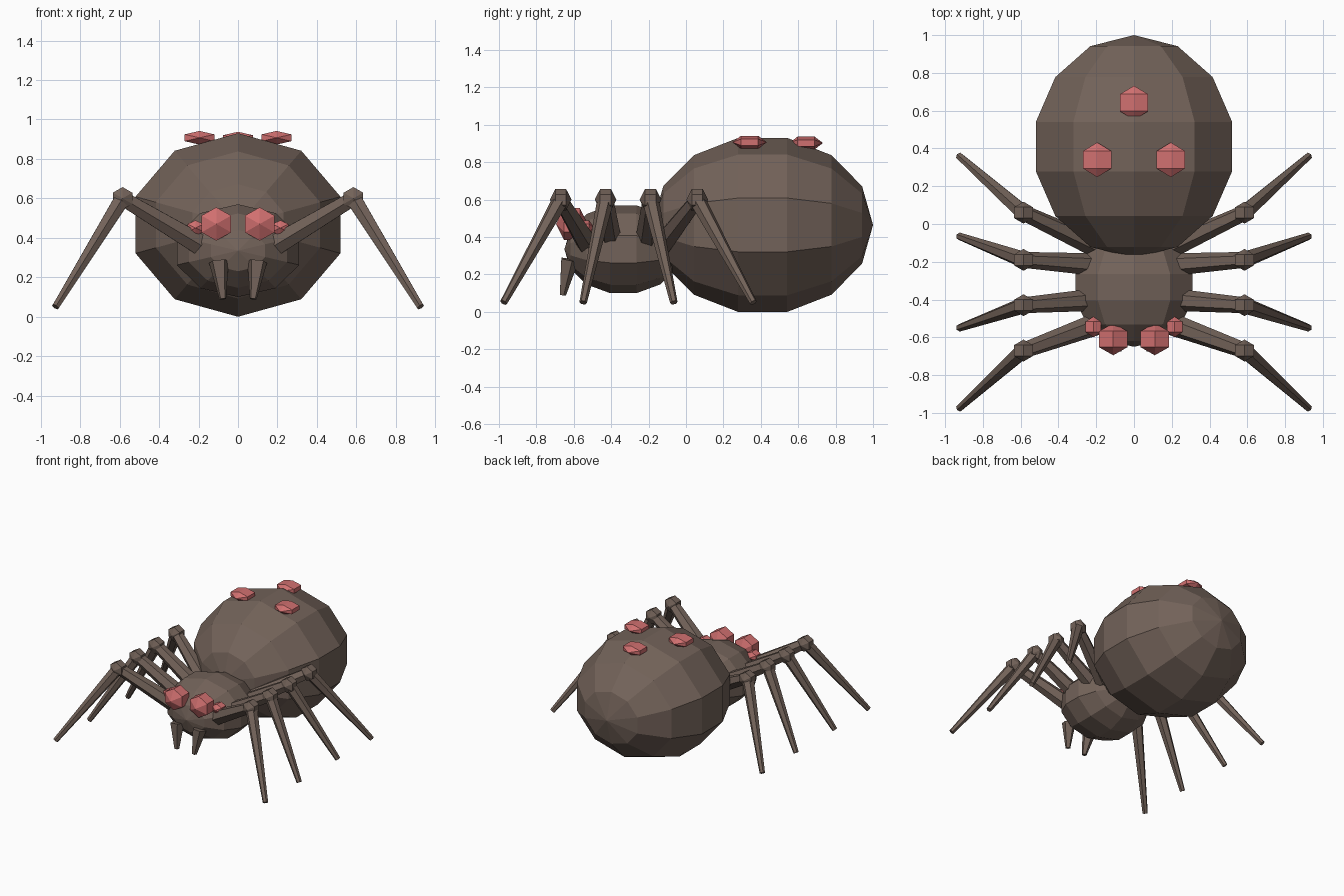
import bpy
import bmesh
from math import sin, cos, pi
from mathutils import Vector

cube = bpy.data.objects.get("Cube")
if cube:
    bpy.data.objects.remove(cube, do_unlink=True)


def material(name, rgb):
    mat = bpy.data.materials.new(name)
    mat.use_nodes = True
    mat.diffuse_color = (*rgb, 1)
    mat.node_tree.nodes["Principled BSDF"].inputs["Base Color"].default_value = (*rgb, 1)
    return mat


brown = material("dull_brown", (0.17, 0.123, 0.1))
red = material("soft_red", (0.63, 0.16, 0.16))


def lathe(name, profile, sides, axis, up, mat, origin, scale=(1, 1, 1)):
    """Flat-shaded solid from (distance, radius) pairs around an axis."""
    axis = Vector(axis).normalized()
    side = axis.cross(Vector(up)).normalized()
    top = side.cross(axis)
    bm = bmesh.new()
    rings = []
    for dist, radius in profile:
        ring = []
        for i in range(sides):
            a = 2 * pi * i / sides
            p = axis * dist + (top * cos(a) + side * sin(a)) * radius
            ring.append(bm.verts.new([p[k] * scale[k] + origin[k] for k in range(3)]))
        rings.append(ring)
    for low, high in zip(rings, rings[1:]):
        for i in range(sides):
            j = (i + 1) % sides
            bm.faces.new((low[i], low[j], high[j], high[i]))
    bm.faces.new(rings[0])
    bm.faces.new(rings[-1])
    bmesh.ops.remove_doubles(bm, verts=bm.verts, dist=1e-5)
    bmesh.ops.recalc_face_normals(bm, faces=bm.faces)
    mesh = bpy.data.meshes.new(name)
    bm.to_mesh(mesh)
    bm.free()
    mesh.materials.append(mat)
    obj = bpy.data.objects.new(name, mesh)
    bpy.context.collection.objects.link(obj)
    return obj


def ball(name, sides, rings, centre, scale, mat):
    """Faceted ball with its poles at the front and back."""
    profile = [(-cos(pi * i / rings), sin(pi * i / rings)) for i in range(rings + 1)]
    return lathe(name, profile, sides, (0, 1, 0), (0, 0, 1), mat, centre, scale)


def limb(name, start, end, r_start, r_end, sides=6):
    """Tapered straight segment between two points."""
    start, end = Vector(start), Vector(end)
    axis = end - start
    return lathe(name, [(0, r_start), (axis.length, r_end)], sides,
                 axis, (0, 1, 0), brown, start)


# Body
ball("abdomen", 10, 7, (0, 0.41, 0.465), (0.56, 0.59, 0.477), brown)
ball("head_body", 10, 7, (0, -0.335, 0.335), (0.334, 0.315, 0.241), brown)

# Spots on the abdomen
ball("rear_spot", 6, 3, (0, 0.642, 0.903), (0.1, 0.09, 0.04), red)

# Legs, front to back: root y, knee y, foot y
LEGS = {
    "front": (-0.53, -0.67, -0.975),
    "front_middle": (-0.4, -0.43, -0.55),
    "rear_middle": (-0.215, -0.19, -0.065),
    "rear": (-0.12, 0.06, 0.36),
}

for label, s in (("left", 1), ("right", -1)):
    ball(label + "_spot", 6, 3, (s * 0.195, 0.34, 0.907), (0.1, 0.092, 0.04), red)
    ball(label + "_large_eye", 6, 3, (s * 0.11, -0.61, 0.47), (0.1, 0.085, 0.098), red)
    ball(label + "_small_eye", 6, 3, (s * 0.215, -0.545, 0.45), (0.055, 0.055, 0.045), red)
    limb(label + "_fang", (s * 0.098, -0.625, 0.28), (s * 0.077, -0.66, 0.09), 0.052, 0.018, 5)
    for place, (root, knee, foot) in LEGS.items():
        name = label + "_" + place
        joint = (s * 0.585, knee, 0.6)
        limb(name + "_upper_leg", (s * 0.2, root, 0.37), joint, 0.06, 0.042)
        ball(name + "_knee", 6, 3, joint, (0.066, 0.058, 0.066), brown)
        limb(name + "_lower_leg", joint, (s * 0.925, foot, 0.05), 0.045, 0.02)
